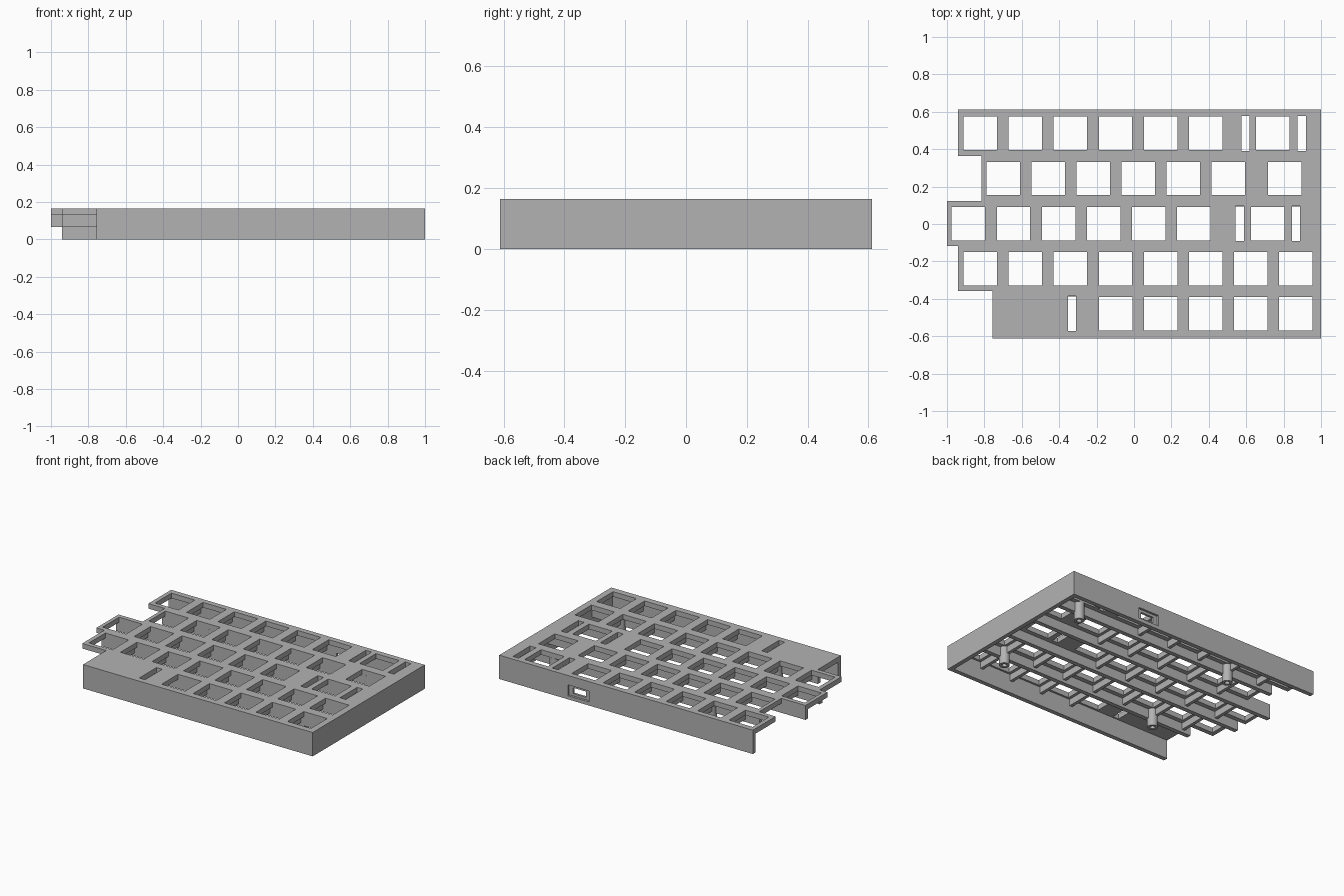
import bpy
import bmesh
from mathutils import Matrix, Vector

if "Cube" in bpy.data.objects:
    bpy.data.objects.remove(bpy.data.objects["Cube"], do_unlink=True)

grey = bpy.data.materials.new("plain grey")
grey.use_nodes = True
grey.diffuse_color = (0.45, 0.45, 0.45, 1)
grey.node_tree.nodes["Principled BSDF"].inputs["Base Color"].default_value = (0.45, 0.45, 0.45, 1)

HEIGHT, PLATE, RIB = 0.165, 0.13, 0.065
PITCH, KEY = 0.2407, 0.179
FRONT, BACK, WALL = -0.612, 0.612, 0.03


def finish(name, bm):
    bmesh.ops.recalc_face_normals(bm, faces=bm.faces)
    mesh = bpy.data.meshes.new(name)
    bm.to_mesh(mesh)
    bm.free()
    mesh.materials.append(grey)
    obj = bpy.data.objects.new(name, mesh)
    bpy.context.collection.objects.link(obj)
    return obj


def boxes(name, extents):
    """One object holding a box for each (x0, x1, y0, y1, z0, z1)."""
    bm = bmesh.new()
    for x0, x1, y0, y1, z0, z1 in extents:
        centre = Vector((x0 + x1, y0 + y1, z0 + z1)) / 2
        size = Matrix.Diagonal((x1 - x0, y1 - y0, z1 - z0, 1))
        bmesh.ops.create_cube(bm, size=1, matrix=Matrix.Translation(centre) @ size)
    return finish(name, bm)


def cut(obj, cutter):
    mod = obj.modifiers.new("cut", "BOOLEAN")
    mod.operation, mod.solver, mod.object = "DIFFERENCE", "EXACT", cutter
    bpy.context.view_layer.objects.active = obj
    bpy.ops.object.modifier_apply(modifier=mod.name)
    bpy.data.objects.remove(cutter, do_unlink=True)


# Each row: left edge, first key centre, number of regular keys, wide keys, slots
rows = [
    (-0.94, -0.821, 6, [0.743], [0.596, 0.897]),
    (-0.815, -0.70, 6, [0.806], []),
    (-1.0, -0.885, 6, [0.714], [0.565, 0.866]),
    (-0.94, -0.821, 8, [], []),
    (-0.757, -0.097, 5, [], [-0.332]),
]
centres = [0.484 - i * PITCH for i in range(len(rows))]
bounds = [BACK] + [c - PITCH / 2 for c in centres[:-1]] + [FRONT]

# Case body: stepped outline, hollowed from below and open on the left
outline = [(1, FRONT), (1, BACK)]
for i, row in enumerate(rows):
    outline += [(row[0], bounds[i]), (row[0], bounds[i + 1])]
bm = bmesh.new()
base = bm.faces.new([bm.verts.new((x, y, 0)) for x, y in outline])
top = bmesh.ops.extrude_face_region(bm, geom=[base])["geom"]
bmesh.ops.translate(bm, verts=[v for v in top if isinstance(v, bmesh.types.BMVert)], vec=(0, 0, HEIGHT))
body = finish("case_body", bm)
cut(body, boxes("pocket", [(-2, 1 - WALL, FRONT + WALL, BACK - WALL, -1, PLATE)]))

# Key openings and narrow slots, with ribs below the plate
openings, ribs, webs = [], [], []
for i, (left, first, count, wide, slots) in enumerate(rows):
    y = centres[i]
    keys = [first + k * PITCH for k in range(count)]
    for x in keys + wide:
        openings.append((x - KEY / 2, x + KEY / 2, y - KEY / 2, y + KEY / 2, 0.1, 0.3))
    for x in slots:
        openings.append((x - 0.022, x + 0.022, y - 0.094, y + 0.094, 0.1, 0.3))
    if i:
        ribs.append((left, 1 - WALL, bounds[i] - 0.03, bounds[i], RIB, PLATE))
    for x in keys[:-1]:
        gap = x + PITCH / 2
        webs.append((gap - 0.011, gap + 0.011, bounds[i + 1], bounds[i] - 0.03, 0.085, PLATE))
cut(body, boxes("openings", openings))
boxes("long_ribs", ribs)
boxes("cross_ribs", webs)

# Cable port: shallow outer recess and a through hole
cut(body, boxes("port_recess", [(0.315, 0.475, BACK - 0.015, 1, 0.025, 0.1)]))
cut(body, boxes("port_hole", [(0.345, 0.445, 0.5, 1, 0.042, 0.082)]))


# Screw posts with blind holes
def cylinder(name, x, y, radius, z0, z1):
    bm = bmesh.new()
    bmesh.ops.create_cone(bm, cap_ends=True, segments=32, radius1=radius, radius2=radius,
                          depth=z1 - z0, matrix=Matrix.Translation((x, y, (z0 + z1) / 2)))
    return finish(name, bm)


for x, side in ((0.75, "left"), (-0.45, "right")):
    for y, end in ((bounds[1], "back"), (bounds[4], "front")):
        post = cylinder(f"screw_post_{end}_{side}", x, y, 0.033, 0.01, PLATE)
        cut(post, cylinder("screw_hole", x, y, 0.016, -0.1, 0.08))
        bpy.ops.object.select_all(action="DESELECT")
        post.select_set(True)
        bpy.context.view_layer.objects.active = post
        bpy.ops.object.shade_smooth_by_angle()
